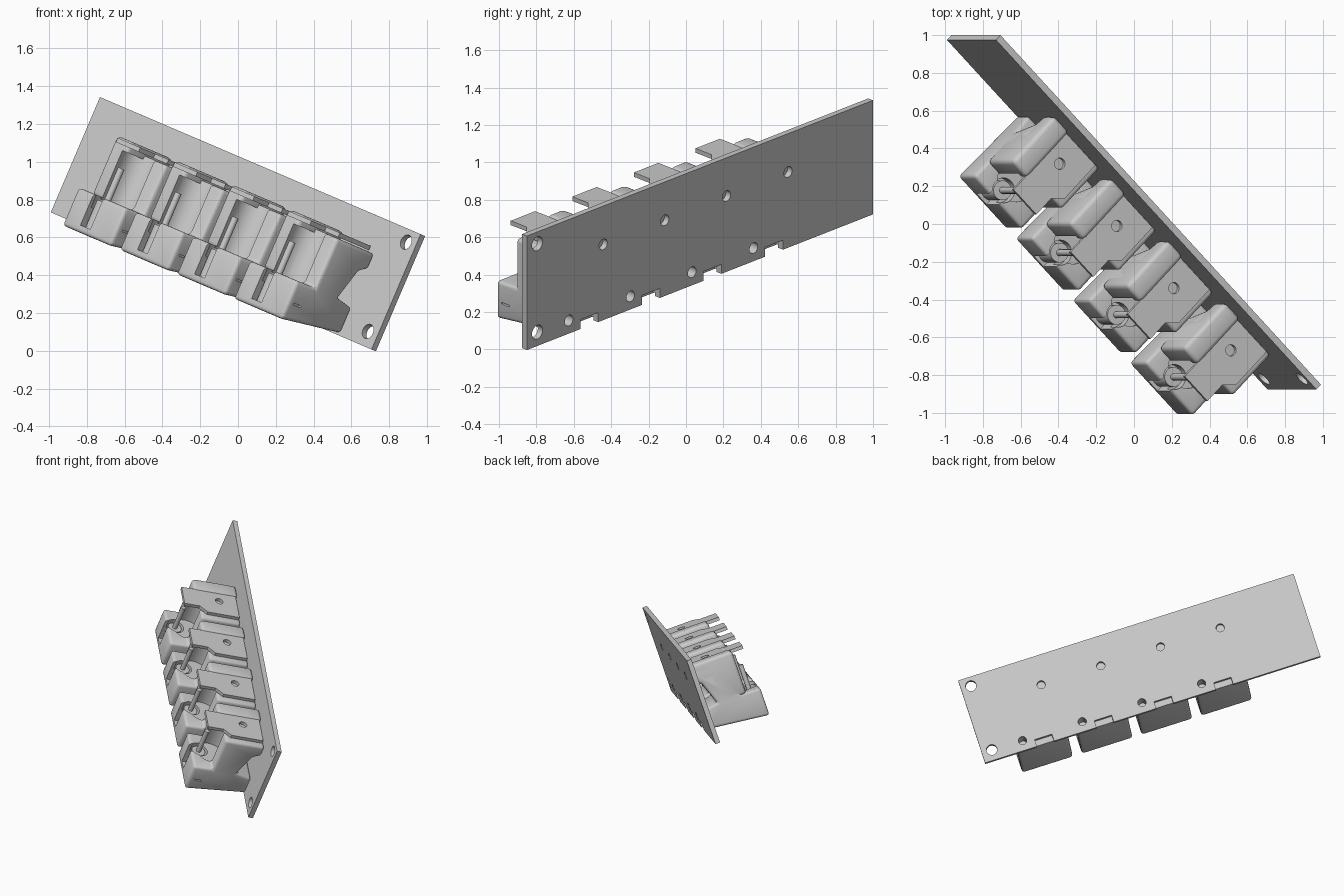
import bpy, bmesh, math
from mathutils import Vector, Matrix

if "Cube" in bpy.data.objects:
    bpy.data.objects.remove(bpy.data.objects["Cube"])

# Tilted local frame: X along the plate, Y across it, Z out of its face
U = Vector((0.647, -0.7055, -0.2765)).normalized()
V = Vector((0.392, 0, 0.92))
V = (V - U * V.dot(U)).normalized()
N = U.cross(V)
M = Matrix((U, V, N)).transposed().to_4x4()
M.translation = Vector((-0.967, 1.0, 0.722))

A0, PITCH, COUNT, T = 0.747, 0.465, 4, 0.036


def prism(name, pts, vec):
    """Extrude a polygon of 3D points along a vector."""
    bm = bmesh.new()
    f = bm.faces.new([bm.verts.new(p) for p in pts])
    r = bmesh.ops.extrude_face_region(bm, geom=[f])
    vs = [g for g in r['geom'] if isinstance(g, bmesh.types.BMVert)]
    bmesh.ops.translate(bm, vec=Vector(vec), verts=vs)
    bmesh.ops.recalc_face_normals(bm, faces=bm.faces[:])
    me = bpy.data.meshes.new(name)
    bm.to_mesh(me)
    bm.free()
    ob = bpy.data.objects.new(name, me)
    bpy.context.collection.objects.link(ob)
    ob.matrix_world = M
    return ob


def box(name, x, y, z):
    return prism(name, [(x[0], y[0], z[0]), (x[1], y[0], z[0]), (x[1], y[1], z[0]), (x[0], y[1], z[0])],
                 (0, 0, z[1] - z[0]))


def cyl_z(name, x, y, r, z, n=24):
    return prism(name, [(x + r * math.cos(2 * math.pi * i / n), y + r * math.sin(2 * math.pi * i / n), z[0])
                        for i in range(n)], (0, 0, z[1] - z[0]))


def cyl_y(name, x, z, r, y, n=32):
    return prism(name, [(x + r * math.cos(2 * math.pi * i / n), y[0], z + r * math.sin(2 * math.pi * i / n))
                        for i in range(n)], (0, y[1] - y[0], 0))


def apply_mod(ob, kind, **kw):
    m = ob.modifiers.new(kind.lower(), kind)
    for k, v in kw.items():
        setattr(m, k, v)
    bpy.context.view_layer.objects.active = ob
    bpy.ops.object.modifier_apply(modifier=m.name)


def cut(ob, cutters):
    for c in cutters:
        c.hide_render = True
        apply_mod(ob, 'BOOLEAN', operation='DIFFERENCE', object=c, solver='EXACT')
        bpy.data.objects.remove(c)


def bevel(ob, w):
    apply_mod(ob, 'BEVEL', width=w, segments=3, limit_method='ANGLE', angle_limit=math.radians(40))


def finish(ob, repeat=True):
    if repeat:
        apply_mod(ob, 'ARRAY', count=COUNT, use_relative_offset=False, use_constant_offset=True,
                  constant_offset_displace=(PITCH, 0, 0))
    bpy.ops.object.select_all(action='DESELECT')
    bpy.context.view_layer.objects.active = ob
    ob.select_set(True)
    bpy.ops.object.shade_smooth_by_angle(angle=math.radians(35))


def screw_holes(a):
    return [cyl_z('hole', a - 0.105, 0.44, 0.031, (-0.1, 0.14)),
            cyl_z('hole', a + 0.155, 0.076, 0.031, (-0.1, 0.14))]


# Mounting plate with holes and bottom notches
plate = box('mounting_plate', (0, 2.613), (0, 0.663), (0, T))
cutters = [cyl_z('hole', 2.535, y, 0.04, (-0.1, 0.1)) for y in (0.08, 0.594)]
for k in range(COUNT):
    a = A0 + PITCH * k
    cutters += screw_holes(a)
    cutters.append(box('notch', (a - 0.067, a + 0.067), (-0.1, 0.055), (-0.1, 0.1)))
cut(plate, cutters)
finish(plate, False)

# Holder body: L-shaped side profile with an undercut at the back
profile = [(0.015, 0.034), (-0.04, 0.49), (0.18, 0.49), (0.18, 0.34), (0.47, 0.34), (0.47, 0.034),
           (0.385, 0.034), (0.355, 0.09), (0.18, 0.154), (0.16, 0.034)]
body = prism('holder_body', [(A0 - 0.18, y, z) for y, z in profile], (0.395, 0, 0))
bevel(body, 0.02)
cut(body, screw_holes(A0) + [
    cyl_y('recess', A0 + 0.01, 0.335, 0.11, (0.17, 0.6)),
    box('front_gap', (A0 - 0.05, A0 + 0.03), (0.0, 0.3), (0.40, 0.6)),
    cyl_y('socket', A0 - 0.005, 0.42, 0.066, (0.11, 0.3)),
    box('under_channel', (A0 - 0.066, A0 + 0.066), (-0.2, 0.06), (-0.1, 0.05)),
    box('side_slit', (A0 + 0.195, A0 + 0.3), (0.055, 0.064), (0.39, 0.45)),
])
finish(body)

# Raised rounded cheek on one side, hooded over the recess
cheek = box('raised_cheek', (A0 - 0.18, A0 - 0.055), (0.17, 0.512), (0.16, 0.38))
back = box('cheek_back', (A0 - 0.18, A0 - 0.055), (0.36, 0.512), (0.034, 0.2))
apply_mod(cheek, 'BOOLEAN', operation='UNION', object=back, solver='EXACT')
bpy.data.objects.remove(back)
bevel(cheek, 0.025)
cut(cheek, [cyl_y('recess', A0 + 0.01, 0.335, 0.11, (0.1, 0.45))])
finish(cheek)

# Flat top tab with a tongue reaching over the pin
tab_pts = [(-0.065, 0.05), (0.175, 0.05), (0.175, 0.30), (0.12, 0.355), (0.12, 0.475), (-0.065, 0.475)]
tab = prism('top_tab', [(A0 + x, 0.477, z) for x, z in tab_pts], (0, 0.025, 0))
cut(tab, [cyl_y('tab_hole', A0 + 0.025, 0.19, 0.03, (0.4, 0.6), 24)])
finish(tab)

# Plunger button and pin standing in the front gap
button = cyl_y('plunger_button', A0 - 0.005, 0.42, 0.052, (0.0, 0.16))
finish(button)
pin = cyl_y('plunger_pin', A0 - 0.005, 0.42, 0.018, (0.155, 0.36), 16)
finish(pin)
